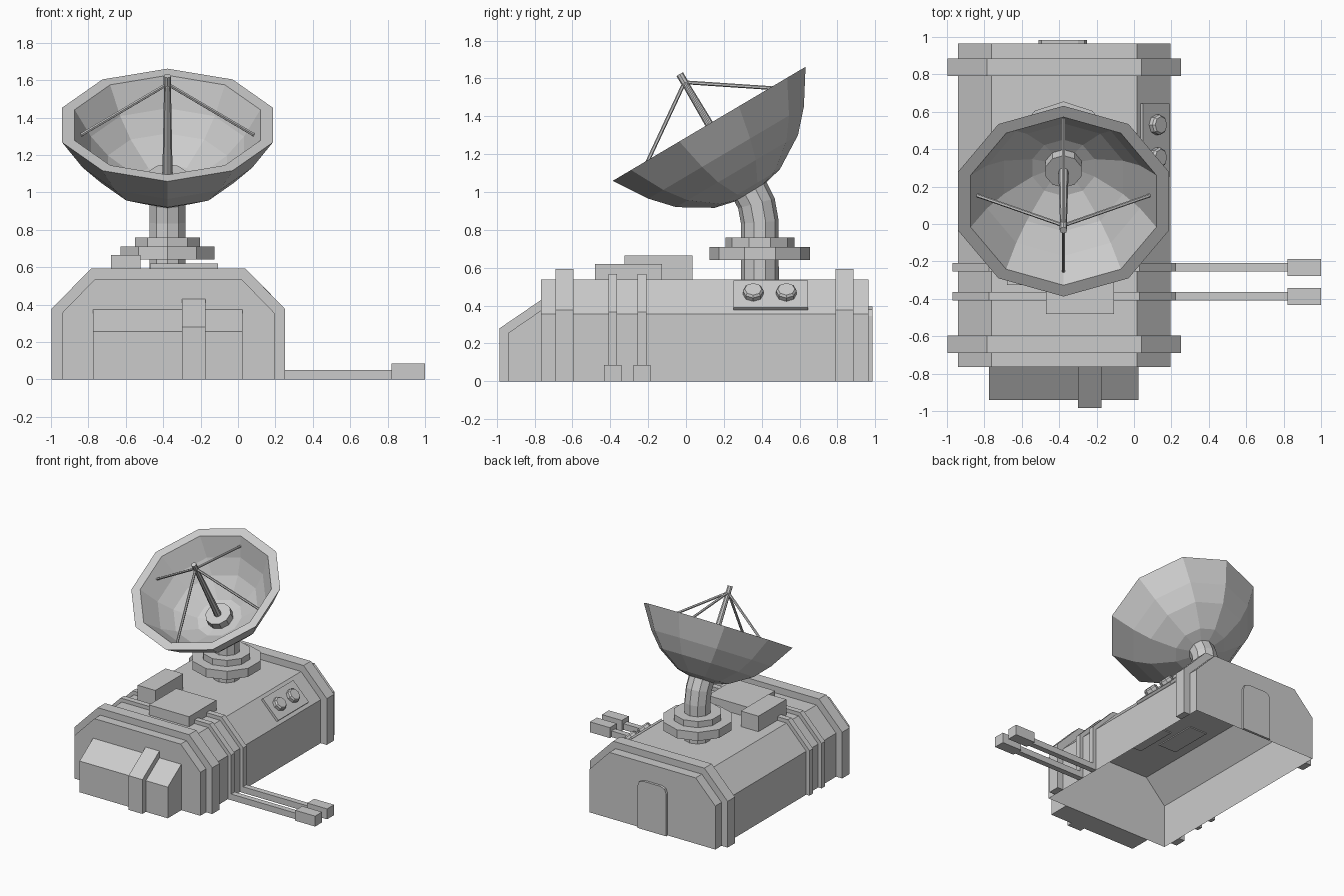
import bpy, bmesh, math
from mathutils import Matrix, Vector

if "Cube" in bpy.data.objects:
    bpy.data.objects.remove(bpy.data.objects["Cube"])

grey = bpy.data.materials.new("plain_grey")
grey.use_nodes = True
grey.diffuse_color = (0.6, 0.6, 0.6, 1)
grey.node_tree.nodes["Principled BSDF"].inputs["Base Color"].default_value = (0.6, 0.6, 0.6, 1)


def finish(name, bm, matrix=None):
    bmesh.ops.recalc_face_normals(bm, faces=bm.faces)
    mesh = bpy.data.meshes.new(name)
    bm.to_mesh(mesh)
    bm.free()
    mesh.materials.append(grey)
    obj = bpy.data.objects.new(name, mesh)
    if matrix:
        obj.matrix_world = matrix
    bpy.context.collection.objects.link(obj)
    return obj


def prism(name, points, axis, a, b, open_bottom=False):
    """Extrude a 2D outline (horizontal, z) along x or y from a to b."""
    bm = bmesh.new()
    place = (lambda p: (p[0], a, p[1])) if axis == "y" else (lambda p: (a, p[0], p[1]))
    face = bm.faces.new([bm.verts.new(place(p)) for p in points])
    out = bmesh.ops.extrude_face_region(bm, geom=[face], use_keep_orig=True)
    shift = Vector((0, b - a, 0)) if axis == "y" else Vector((b - a, 0, 0))
    bmesh.ops.translate(bm, vec=shift, verts=[g for g in out["geom"] if isinstance(g, bmesh.types.BMVert)])
    bmesh.ops.recalc_face_normals(bm, faces=bm.faces)
    if open_bottom:
        low = [f for f in bm.faces if all(v.co.z < 0.001 for v in f.verts)]
        bmesh.ops.delete(bm, geom=low, context="FACES_ONLY")
    return finish(name, bm)


def box(name, x0, x1, y0, y1, z0, z1):
    return prism(name, [(x0, z0), (x1, z0), (x1, z1), (x0, z1)], "y", y0, y1)


def loft(name, rings, sides=10, matrix=None):
    """Join polygon rings given as (frame, radius), capped at both ends."""
    bm = bmesh.new()
    loops = []
    for frame, r in rings:
        angles = [math.pi / 2 + math.tau * i / sides for i in range(sides)]
        loops.append([bm.verts.new(frame @ Vector((r * math.cos(t), r * math.sin(t), 0))) for t in angles])
    for lo, hi in zip(loops, loops[1:]):
        for i in range(sides):
            j = (i + 1) % sides
            bm.faces.new((lo[i], lo[j], hi[j], hi[i]))
    bm.faces.new(loops[0])
    bm.faces.new(loops[-1])
    return finish(name, bm, matrix)


def lathe(name, profile, sides=10, matrix=None):
    return loft(name, [(Matrix.Translation((0, 0, z)), r) for r, z in profile], sides, matrix)


def rod(name, start, end, r0, r1, sides, matrix):
    start, end = Vector(start), Vector(end)
    turn = (end - start).to_track_quat("Z", "Y").to_matrix().to_4x4()
    return loft(name, [(Matrix.Translation(start) @ turn, r0), (Matrix.Translation(end) @ turn, r1)], sides, matrix)


# Hull: chamfered cross-section, grown by an offset for the ribs
CX = -0.373


def arch(o):
    half, top = 0.568 + o, 0.39 + 0.414 * o
    right = [(half, 0), (half, 0.355 + 0.414 * o), (top, 0.538 + o)]
    return [(CX + x, z) for x, z in right] + [(CX - x, z) for x, z in reversed(right)]


prism("hull", arch(0), "y", -0.765, 0.965, open_bottom=True)


def rib(name, o, y0, y1):
    prism(name, arch(o) + arch(0)[::-1], "y", y0, y1)


rib("front_rib", 0.055, -0.69, -0.595)
rib("back_rib", 0.055, 0.79, 0.885)

# Cables over the hull, running out to ground plugs
for label, y in (("front", -0.387), ("back", -0.232)):
    rib(label + "_cable_arch", 0.03, y - 0.023, y + 0.023)
    box(label + "_cable", 0.195, 0.83, y - 0.023, y + 0.023, 0, 0.05)
    box(label + "_plug", 0.82, 1.0, y - 0.045, y + 0.045, 0, 0.085)

# Sloped nose box with a raised strap
prism("nose_box", [(-0.765, 0), (-0.94, 0), (-0.94, 0.255), (-0.765, 0.375)], "x", -0.775, 0.023)
prism("nose_strap", [(-0.765, 0), (-0.985, 0), (-0.985, 0.28), (-0.765, 0.43)], "x", -0.3, -0.175)

# Back door with clipped top corners
door = [(0.13, 0), (0.13, 0.345), (0.115, 0.38), (0.08, 0.395)]
prism("back_door", [(-0.38 + x, z) for x, z in door] + [(-0.38 - x, z) for x, z in reversed(door)],
      "y", 0.965, 0.985)

# Roof boxes
box("low_roof_box", -0.47, -0.107, -0.48, -0.127, 0.53, 0.62)
box("tall_roof_box", -0.68, -0.52, -0.325, 0.035, 0.53, 0.665)

# Control plate and knobs on the left chamfer
slope = Matrix.Translation((0.105, 0, 0.447)) @ Matrix.Rotation(math.radians(45), 4, "Y")
plate = box("control_plate", -0.1, 0.1, 0.25, 0.645, -0.01, 0.02)
plate.matrix_world = slope
for i, y in enumerate((0.355, 0.53)):
    lathe("knob_%d" % (i + 1), [(0.055, 0), (0.055, 0.045), (0.045, 0.057)], 8,
          slope @ Matrix.Translation((0, y, 0)))

# Turntable and bent neck
base = Matrix.Translation((-0.377, 0.39, 0))
lathe("turntable", [(0.265, 0.64), (0.265, 0.71)], 10, base)
lathe("turntable_collar", [(0.182, 0.71), (0.182, 0.76)], 10, base)
neck = [(0, 0.53, 0), (0, 0.84, 4), (-0.018, 0.94, 15), (-0.065, 1.03, 28), (-0.11, 1.1, 31)]
loft("neck", [(Matrix.Translation((0, y, z)) @ Matrix.Rotation(math.radians(a), 4, "X"), 0.1)
              for y, z, a in neck], 10, base)

# Dish bowl: outer wall, flat rim, inner wall
dish = Matrix.Translation((-0.377, 0.122, 1.36)) @ Matrix.Rotation(math.radians(30.6), 4, "X")
lathe("dish", [(0.08, -0.425), (0.2, -0.397), (0.374, -0.29), (0.477, -0.177), (0.592, 0),
               (0.522, 0), (0.43, -0.15), (0.335, -0.25), (0.175, -0.35), (0.07, -0.37)], 10, dish)

# Feed mast, hub, tip and struts
lathe("feed_hub", [(0.075, -0.375), (0.075, -0.335)], 10, dish)
lathe("feed_mast", [(0.028, -0.34), (0.018, 0.26)], 8, dish)
lathe("feed_tip", [(0.02, 0.235), (0.02, 0.305)], 8, dish)
for i in range(4):
    t = i * math.pi / 2
    rod("strut_%d" % (i + 1), (0.475 * math.cos(t), 0.475 * math.sin(t), -0.07), (0, 0, 0.255),
        0.01, 0.01, 6, dish)
